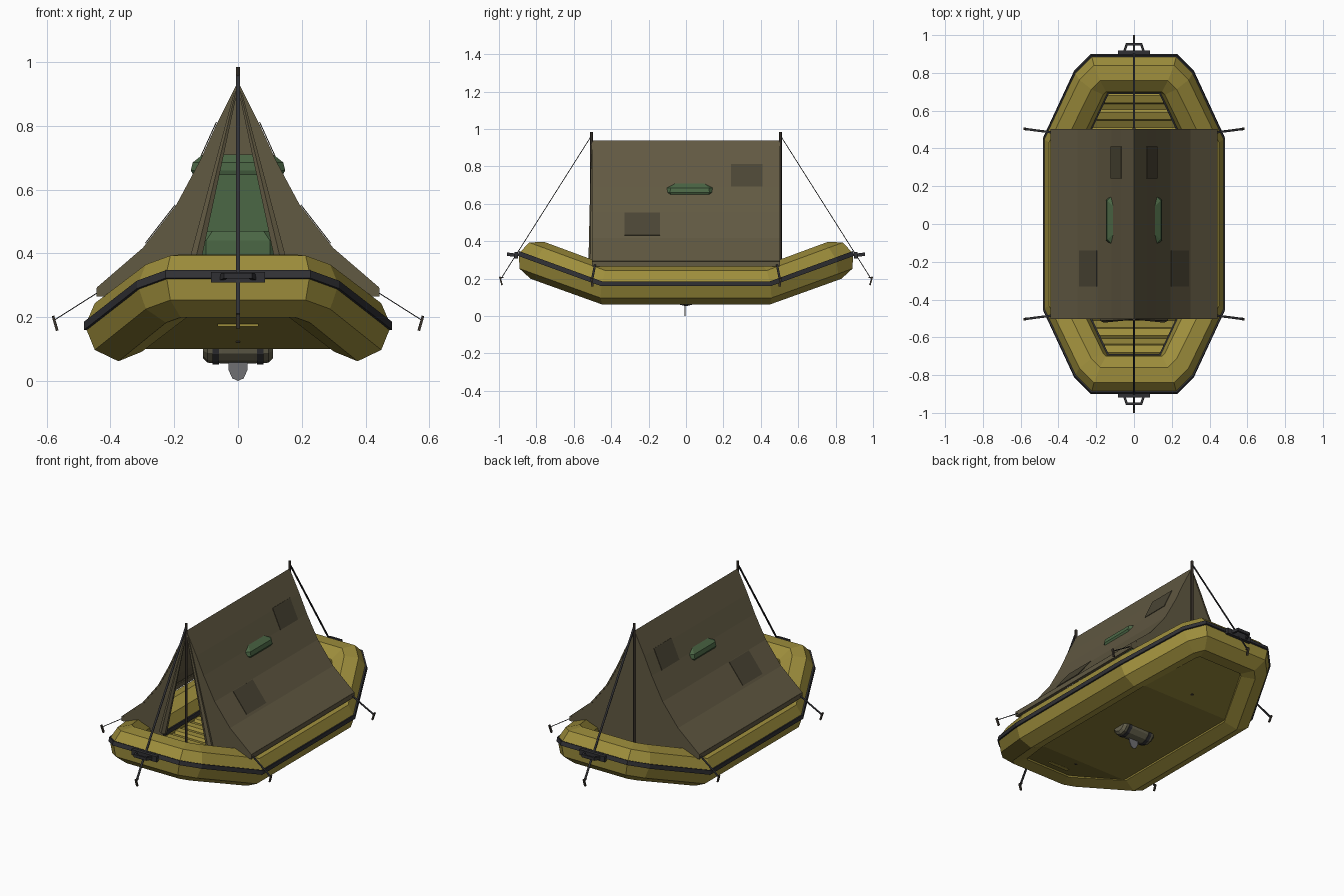
import bpy, bmesh, math
from mathutils import Vector as V

if "Cube" in bpy.data.objects:
    bpy.data.objects.remove(bpy.data.objects["Cube"])


def mat(name, *c):
    m = bpy.data.materials.new(name)
    m.diffuse_color = (*c, 1)
    m.use_nodes = True
    m.node_tree.nodes["Principled BSDF"].inputs["Base Color"].default_value = m.diffuse_color
    return m


YELLOW = mat("rubber", .34, .27, .045)
FLOOR = mat("floor_rubber", .25, .2, .035)
DARK = mat("black_rubber", .03, .03, .034)
CLOTH = mat("canvas", .12, .1, .055)
PATCH = mat("patch_cloth", .07, .06, .035)
POLE = mat("dark_wood", .05, .04, .03)
GREEN = mat("pack_green", .07, .135, .06)
ROLL = mat("bedroll_cloth", .13, .12, .075)
STEEL = mat("steel", .16, .16, .17)


def mesh(name, verts, faces, m, thick=0):
    me = bpy.data.meshes.new(name)
    me.from_pydata([tuple(v) for v in verts], [], faces)
    bm = bmesh.new()
    bm.from_mesh(me)
    bmesh.ops.recalc_face_normals(bm, faces=bm.faces)
    bm.to_mesh(me)
    bm.free()
    me.materials.append(m)
    o = bpy.data.objects.new(name, me)
    bpy.context.collection.objects.link(o)
    if thick:
        s = o.modifiers.new("thickness", 'SOLIDIFY')
        s.thickness, s.offset = thick, 0
    return o


def loft(name, rings, m):
    n = len(rings[0])
    faces = [[r * n + i, r * n + (i + 1) % n, (r + 1) * n + (i + 1) % n, (r + 1) * n + i]
             for r in range(len(rings) - 1) for i in range(n)]
    faces += [list(range(n)), list(range((len(rings) - 1) * n, len(rings) * n))]
    return mesh(name, sum(rings, []), faces, m)


def bar(name, a, b, w, t, m, side=(1, 0, 0), w2=None, n=4):
    # straight bar from a to b; w is the half width along side, t the half thickness
    a, b = V(a), V(b)
    d = (b - a).normalized()
    r = (V(side) - d * d.dot(V(side))).normalized()
    u = d.cross(r)
    rings = []
    for p, k in ((a, 1), (b, (w2 or w) / w)):
        k *= 1 if n > 4 else math.sqrt(2)
        ang = [math.pi / n + i * 2 * math.pi / n for i in range(n)]
        rings.append([p + r * w * k * math.cos(q) + u * t * k * math.sin(q) for q in ang])
    return loft(name, rings, m)


FOLD, TILT, Z0 = .43, math.radians(20), .165


def fold(x, y, u):
    # the raft is laid out flat, then both ends are folded upward
    s = max(0, abs(y) - FOLD)
    a = TILT if s > .1 else TILT / 2 if abs(y) > .38 else 0
    yy = min(abs(y), FOLD) + s * math.cos(TILT) - u * math.sin(a)
    return V((x, math.copysign(yy, y), Z0 + s * math.sin(TILT) + u * math.cos(a)))


def flat(y):
    return FOLD + (y - FOLD) / math.cos(TILT)


Q = [(.375, .43), (.226, flat(.749)), (.18, flat(.795))]
R = Q[::-1]
LOOP = Q + [(-x, y) for x, y in R] + [(-x, -y) for x, y in Q] + [(x, -y) for x, y in R]


def ring_sweep(name, prof, m):
    n, k, verts = len(LOOP), len(prof), []
    for i in range(n):
        p = V(LOOP[i])
        t1 = (p - V(LOOP[i - 1])).normalized()
        t2 = (V(LOOP[(i + 1) % n]) - p).normalized()
        n1, n2 = V((t1.y, -t1.x)), V((t2.y, -t2.x))
        nn = (n1 + n2) / (1 + n1.dot(n2))
        for o, u in prof:
            q = p + nn * o
            verts.append(fold(q.x, math.copysign(max(abs(q.y), .4), q.y), u))
    faces = [[i * k + j, i * k + (j + 1) % k, (i + 1) % n * k + (j + 1) % k, (i + 1) % n * k + j]
             for i in range(n) for j in range(k)]
    return mesh(name, verts, faces, m)


# inflated tube and its rubber bands
ring_sweep("raft_tube", [(.105 * math.cos(i * math.pi / 4), .105 * math.sin(i * math.pi / 4))
                         for i in range(8)], YELLOW)
for nm, s in (("outer_band", 1), ("inner_band", -1)):
    ring_sweep(nm, [(s * .09, -.013), (s * .108, -.013), (s * .108, .013), (s * .09, .013)], DARK)

# floor with cross ribs
rows = [(-.75, .15), (-.43, .3), (.43, .3), (.75, .15)]
loft("raft_floor", [[fold(-w, y, -.066), fold(w, y, -.066), fold(w, y, -.045), fold(-w, y, -.045)]
                    for y, w in rows], FLOOR)
for i in range(-7, 8):
    y = i * .095
    w = .28 if abs(y) < .43 else .28 - (abs(y) - .43) * .47
    loft("floor_rib", [[fold(sx * w, y - .035, -.05), fold(sx * w, y - .02, -.028),
                        fold(sx * w, y + .02, -.028), fold(sx * w, y + .035, -.05)]
                       for sx in (-1, 1)], YELLOW)
bar("hull_patch", fold(-.065, -.64, -.067), fold(.065, -.64, -.067), .012, .004, YELLOW, (0, 1, 0))

# canvas sides, concave from ridge to hem
PROF = [(0, .935), (.065, .80), (.115, .69), (.19, .55), (.295, .415), (.44, .29)]
full = [(-x, z) for x, z in PROF[:0:-1]] + PROF
E = .503
n = len(full)
mesh("tent_roof", [(x, y, z) for y in (-E, E) for x, z in full],
     [[i, i + 1, n + i + 1, n + i] for i in range(n - 1)], CLOTH, .008)
low = [(.43, .265), (.28, .25), (.2, .2)]
back = full + low + [(-x, z) for x, z in low[::-1]]
mesh("tent_back_wall", [(x, E - .006, z) for x, z in back], [list(range(len(back)))], CLOTH, .006)


def tent_x(z):
    for (x0, z0), (x1, z1) in zip(PROF, PROF[1:]):
        if z >= z1:
            return x0 + (x1 - x0) * (z0 - z) / (z0 - z1)
    return PROF[-1][0]


for s in (-1, 1):
    # front wall, tied-back flap and hem
    wall = PROF + [(.43, .265), (.28, .25), (.17, .22), (.135, .38), (.06, .68)]
    mesh("tent_front_wall", [(s * x, .006 - E, z) for x, z in wall], [list(range(len(wall)))], CLOTH, .006)
    bar("rolled_flap", (s * .004, -E, .92), (s * .16, -E, .27), .005, .004, CLOTH, w2=.024, n=6)
    bar("tent_hem", (s * .435, -E, .278), (s * .435, E, .278), .008, .014, CLOTH)
    # sewn patches follow the slope
    for y0, y1, z0, z1 in ((.24, .41, .69, .81), (-.33, -.14, .43, .55)):
        zs = sorted({z0, z1} | {z for _, z in PROF if z0 < z < z1})
        vs = [(s * (tent_x(z) + .007), y, z + .002) for z in zs for y in (y0, y1)]
        mesh("tent_patch", vs, [[2 * i, 2 * i + 1, 2 * i + 3, 2 * i + 2]
                                for i in range(len(zs) - 1)], PATCH, .003)
    # pole, guy rope and stake at this end
    bar("tent_pole", (0, s * .505, .12), (0, s * .505, .985), .008, .008, POLE, n=6)
    bar("guy_rope", (0, s * .508, .96), (0, s * .992, .195), .006, .002, DARK)
    bar("end_stake", (0, s * .983, .165), (0, s * .996, .21), .006, .004, POLE)
    bar("stake_hook", (0, s * .975, .205), (0, s * .996, .207), .005, .003, POLE)
    # grab handle at this end
    bar("handle_plate", (-.085, s * .908, .325), (.085, s * .908, .325), .01, .017, DARK, (0, 1, 0))
    for sx in (-1, 1):
        bar("handle_arm", (sx * .052, s * .91, .325), (sx * .038, s * .953, .33), .006, .009, DARK)
    bar("handle_grip", (-.043, s * .951, .33), (.043, s * .951, .33), .006, .009, DARK, (0, 1, 0))
    # corner ropes and stakes
    for sx in (-1, 1):
        bar("corner_rope", (sx * .435, s * .485, .28), (sx * .577, s * .503, .19), .006, .0015, DARK, (0, 1, 0))
        bar("corner_stake", (sx * .567, s * .5, .158), (sx * .58, s * .505, .203), .004, .006, POLE)


def block(name, m, cy, *levels):
    # chamfered box lofted from (z, half width, half depth) levels
    rings = []
    for z, w, d in levels:
        c = .025
        rings.append([V((x, cy + y, z)) for x, y in (
            (w, d - c), (w - c, d), (c - w, d), (-w, d - c),
            (-w, c - d), (c - w, -d), (w - c, -d), (w, c - d))])
    return loft(name, rings, m)


# backpack standing on the floor, with bedroll and shovel below
block("pack_body", GREEN, .02, (.12, .1, .08), (.16, .12, .1), (.58, .12, .1), (.65, .11, .1))
block("pack_lid", GREEN, .02, (.645, .14, .125), (.66, .148, .13), (.685, .142, .128), (.71, .11, .1))
block("pack_pocket", GREEN, -.09, (.17, .1, .035), (.2, .125, .045), (.44, .125, .045), (.47, .105, .035))
rings = []
for x, r in ((-.11, .045), (-.095, .06), (-.05, .062), (.05, .062), (.095, .06), (.11, .045)):
    rings.append([V((x, r * math.cos(i * math.pi / 6), .117 + r * math.sin(i * math.pi / 6)))
                  for i in range(12)])
loft("bedroll", rings, ROLL)
for x in (-.07, .07):
    loft("bedroll_strap", [[V((x + dx, .065 * math.cos(i * math.pi / 6), .117 + .065 * math.sin(i * math.pi / 6)))
                            for i in range(12)] for dx in (-.01, .01)], DARK)
half = [(.03, .1), (.03, .035), (.018, .008)]
blade = half + [(0, 0)] + [(-x, z) for x, z in half[::-1]]
mesh("shovel_blade", [(x, -.005, z) for x, z in blade], [list(range(len(blade)))], STEEL, .005)
